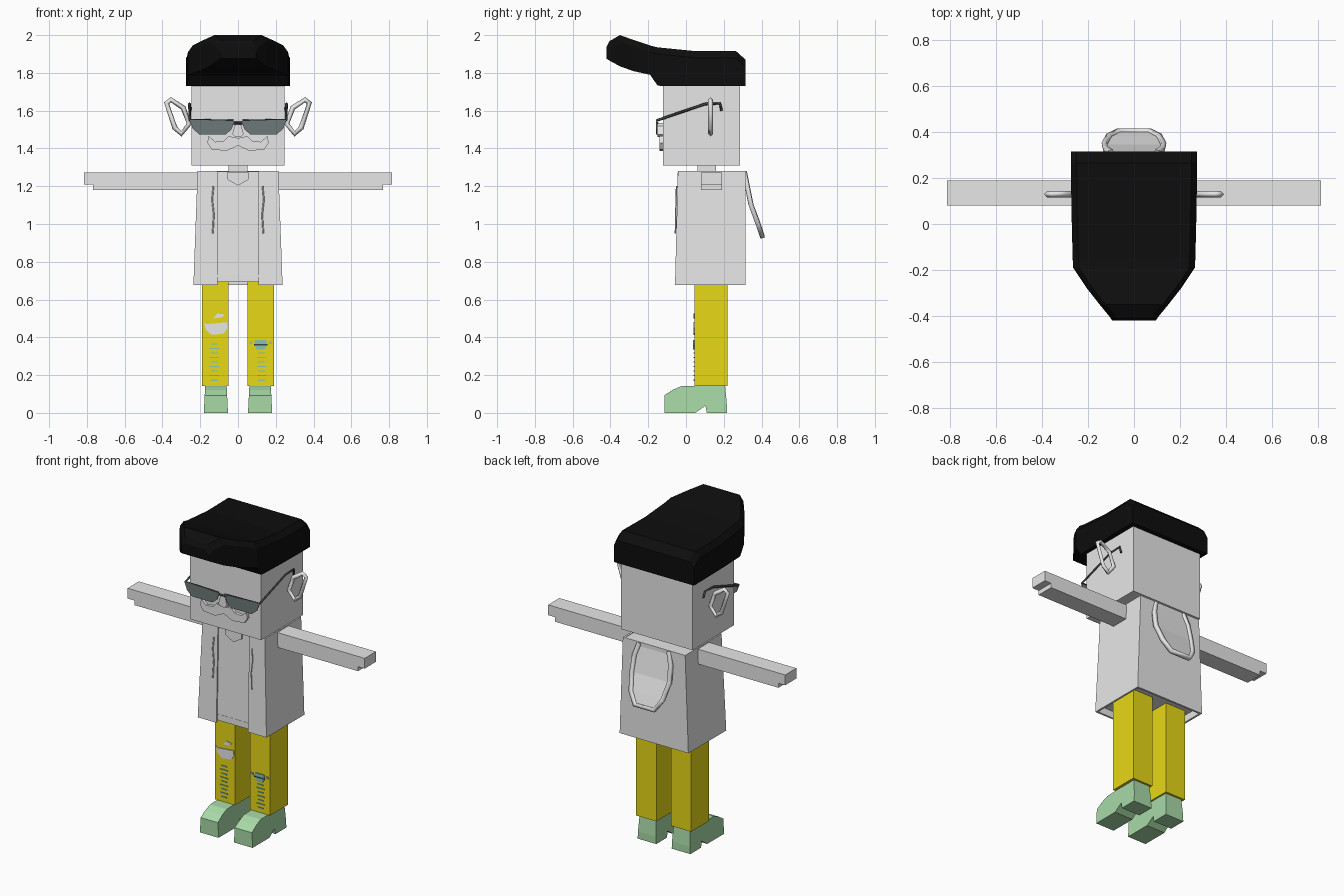
import bpy, bmesh
from mathutils import Vector

cube = bpy.data.objects.get("Cube")
if cube:
    bpy.data.objects.remove(cube, do_unlink=True)


def material(name, r, g, b):
    m = bpy.data.materials.new(name)
    m.use_nodes = True
    m.diffuse_color = (r, g, b, 1)
    for n in m.node_tree.nodes:
        if n.type == 'BSDF_PRINCIPLED':
            n.inputs["Base Color"].default_value = (r, g, b, 1)
            n.inputs["Roughness"].default_value = 0.8
    return m


PALE = material("pale grey", .8, .8, .8)
BLACK = material("hair black", .004, .004, .004)
YELLOW = material("trouser yellow", .8, .69, .008)
GREEN = material("shoe green", .39, .7, .39)
TEAL = material("thread teal", .25, .55, .43)
LENS = material("lens grey", .155, .19, .19)
FRAME = material("frame dark grey", .05, .06, .06)


def loft(name, rings, mat):
    """Skin equal-length rings of points and cap both ends."""
    bm = bmesh.new()
    rows = [[bm.verts.new(p) for p in ring] for ring in rings]
    n = len(rows[0])
    for a, b in zip(rows, rows[1:]):
        for i in range(n):
            j = (i + 1) % n
            bm.faces.new((a[i], a[j], b[j], b[i]))
    bm.faces.new(rows[0][::-1])
    bm.faces.new(rows[-1])
    bmesh.ops.recalc_face_normals(bm, faces=bm.faces)
    me = bpy.data.meshes.new(name)
    bm.to_mesh(me)
    bm.free()
    me.materials.append(mat)
    ob = bpy.data.objects.new(name, me)
    bpy.context.collection.objects.link(ob)
    return ob


def box(name, x0, x1, y0, y1, z0, z1, mat):
    base = [(x0, y0), (x1, y0), (x1, y1), (x0, y1)]
    return loft(name, [[(x, y, z) for x, y in base] for z in (z0, z1)], mat)


def plate(name, pts, y0, y1, mat):
    """Front outline in x, z given a depth in y."""
    return loft(name, [[(x, y, z) for x, z in pts] for y in (y0, y1)], mat)


def tube(name, pts, radius, mat, closed=False):
    cu = bpy.data.curves.new(name, 'CURVE')
    cu.dimensions = '3D'
    cu.bevel_depth = radius
    cu.bevel_resolution = 0
    cu.use_fill_caps = True
    sp = cu.splines.new('POLY')
    sp.points.add(len(pts) - 1)
    for p, co in zip(sp.points, pts):
        p.co = (*co, 1)
    sp.use_cyclic_u = closed
    cu.materials.append(mat)
    ob = bpy.data.objects.new(name, cu)
    bpy.context.collection.objects.link(ob)
    return ob


def both(pts):
    """Close a half outline by mirroring it across x = 0."""
    return pts + [(-x, z) for x, z in reversed(pts) if x > 0]


# Head and neck
box("head", -.245, .245, -.122, .286, 1.31, 1.78, PALE)
box("neck", -.05, .05, .06, .16, 1.26, 1.32, PALE)

# Swept hair: y, half width, bottom, top
stations = [(-.42, .095, 1.875, 1.94), (-.405, .105, 1.865, 1.968), (-.35, .15, 1.835, 2.0),
            (-.28, .205, 1.81, 1.975), (-.19, .265, 1.79, 1.945), (-.15, .267, 1.732, 1.935),
            (.05, .272, 1.73, 1.915), (.265, .275, 1.73, 1.915), (.315, .275, 1.73, 1.87)]
loft("hair", [[(-w, y, b), (w, y, b), (w, y, t - .035), (w - .025, y, t),
               (.025 - w, y, t), (-w, y, t - .035)] for y, w, b, t in stations], BLACK)

# Moustache and nose
plate("moustache", both([(0, 1.455), (.05, 1.465), (.075, 1.44), (.12, 1.435), (.155, 1.465),
                         (.163, 1.43), (.14, 1.395), (.06, 1.387), (0, 1.415)]),
      -.14, -.12, PALE)
plate("nose", both([(0, 1.535), (.018, 1.52), (.03, 1.475), (.012, 1.46)]), -.15, -.12, PALE)

# Glasses bridge
tube("glasses_bridge", [(-.03, -.152, 1.535), (.03, -.152, 1.535)], .007, FRAME)

# Coat: an open-fronted shell over an inner shirt
def coat_ring(w, f, b, z, t=.012):
    half = [(.108, f), (w, f), (w, b), (-w, b), (-w, f), (-.108, f),
            (-.108, f + t), (t - w, f + t), (t - w, b - t), (w - t, b - t),
            (w - t, f + t), (.108, f + t)]
    return [(x, y, z) for x, y in half]


loft("coat", [coat_ring(.236, -.058, .314, .678), coat_ring(.214, -.043, .314, 1.28)], PALE)
loft("shirt", [[(-w, f, z), (w, f, z), (w, .305, z), (-w, .305, z)]
               for w, f, z in ((.222, -.048, .72), (.205, -.034, 1.277))], PALE)
plate("shirt_hem", [(-.108, .692), (.108, .692), (.108, .73), (-.108, .73)], -.049, -.04, PALE)
plate("neck_opening", both([(.058, 1.272), (.055, 1.235), (0, 1.203)]), -.046, -.036, PALE)

# Hood hanging off the back: height, depth, half width
rows = [(1.275, .31, .1), (1.2, .325, .123), (1.1, .345, .128), (1.0, .382, .108), (.935, .404, .066)]
hood = loft("hood", [[(-w, y, z), (w, y, z), (w, y - .014, z), (-w, y - .014, z)]
                     for z, y, w in rows], PALE)
tube("hood_rim", [(-w, y, z) for z, y, w in rows] + [(w, y, z) for z, y, w in rows[::-1]],
     .016, PALE)

# Ripped knee and its smaller tear
plate("knee_tear", [(-.18, .478), (-.165, .47), (-.06, .48), (-.055, .45), (-.075, .42),
                    (-.14, .413), (-.17, .44)], .039, .046, PALE)
plate("small_tear", [(-.13, .5), (-.085, .505), (-.07, .52), (-.11, .527)], .039, .046, PALE)
plate("knee_patch", [(.09, .385), (.15, .385), (.155, .36), (.14, .335), (.1, .335), (.085, .36)],
      .038, .046, TEAL)
box("patch_seam", .085, .155, .036, .039, .358, .364, FRAME)
for x in (.06, .165):
    box("patch_stitch", x, x + .015, .038, .046, .365, .378, TEAL)

shoe_profile = [(-.115, 0), (.05, 0), (.103, .038), (.11, 0), (.216, 0), (.216, .045),
                (.207, .147), (-.025, .141), (-.07, .122), (-.115, .093)]

# Paired parts
for s, side in ((1, "left"), (-1, "right")):
    # Arm with a notched hand
    plate(side + "_arm", [(s * x, z) for x, z in ((.19, 1.18), (.768, 1.18), (.768, 1.208),
                          (.814, 1.208), (.814, 1.272), (.19, 1.272))], .08, .19, PALE)
    # Ear ring
    ear = [(.258, 1.53), (.3, 1.477), (.335, 1.51), (.378, 1.64), (.355, 1.658), (.29, 1.615)]
    tube(side + "_ear", [(s * x, .13, z) for x, z in ear], .014, PALE, True)
    # Lens, brow bar and temple
    plate(side + "_lens", [(s * x, z) for x, z in ((.018, 1.545), (.258, 1.553), (.24, 1.505),
                           (.205, 1.475), (.065, 1.475), (.035, 1.5))], -.158, -.152, LENS)
    tube(side + "_brow_bar", [(s * .025, -.153, 1.547), (s * .255, -.153, 1.552)], .005, FRAME)
    tube(side + "_temple", [(s * .255, -.15, 1.55), (s * .257, .1, 1.635),
                            (s * .257, .18, 1.638), (s * .252, .188, 1.6)], .007, FRAME)
    # Drawstring
    tube(side + "_drawstring", [(s * .13, -.05, 1.2), (s * .137, -.052, 1.13),
                                (s * .128, -.054, 1.05), (s * .134, -.056, .95)], .004, PALE)
    # Leg, shoe and sole line
    box(side + "_leg", s * .05, s * .19, .044, .22, .143, .74, YELLOW)
    loft(side + "_shoe", [[(s * (.117 + k * (.064 - .05 * z)), y, z) for y, z in shoe_profile]
                          for k in (-1, 1)], GREEN)
    # Row of shin stitches
    for i in range(9):
        z = .17 + i * .024
        if s < 0 or z < .32:
            half = .025 if i % 2 else .018
            box(side + "_stitch", s * .125 - half, s * .125 + half, .039, .046, z, z + .006, TEAL)
